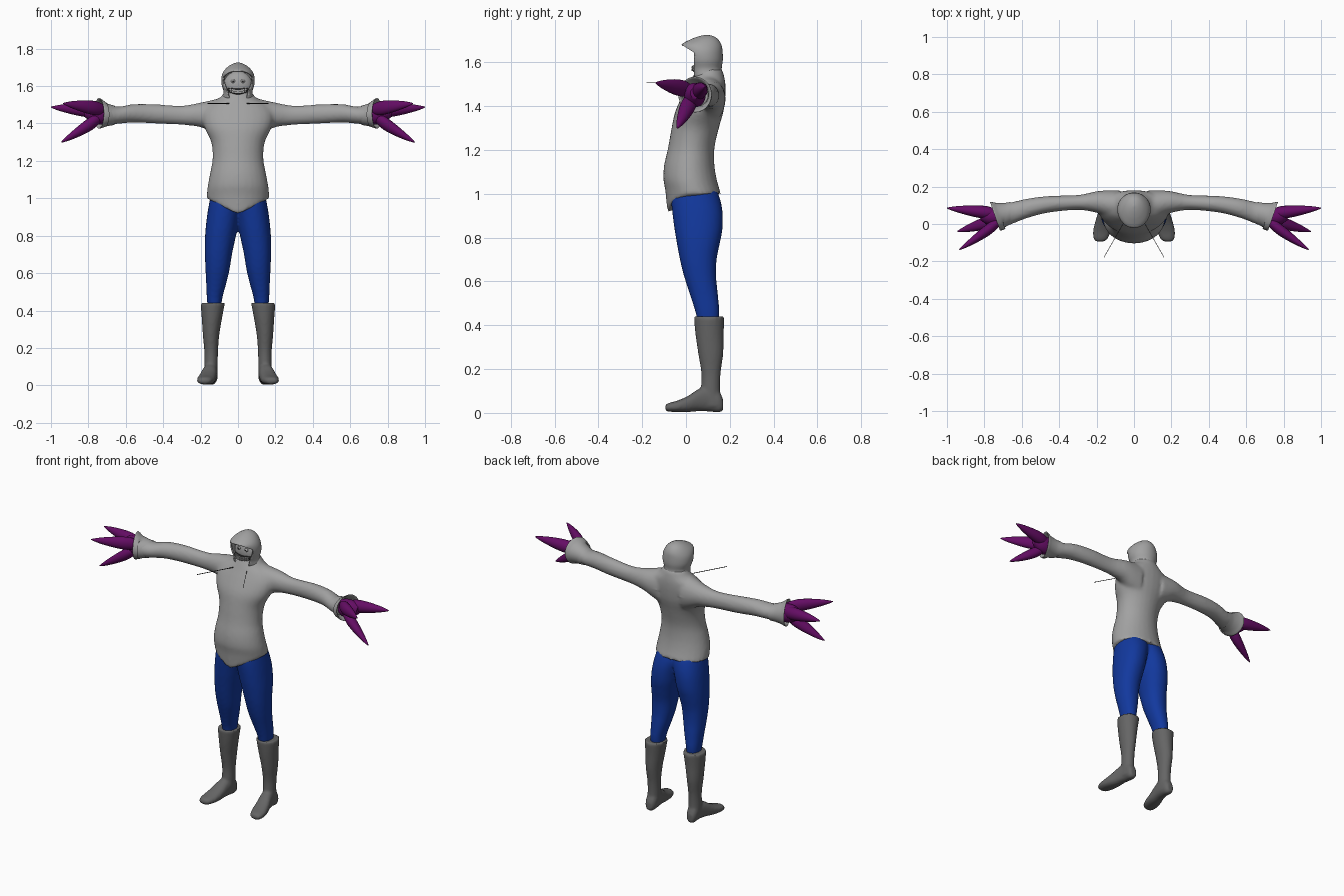
import bpy, bmesh, math
from mathutils import Vector, Matrix

cube = bpy.data.objects.get("Cube")
if cube:
    bpy.data.objects.remove(cube)


def material(name, rgb):
    m = bpy.data.materials.new(name)
    m.use_nodes = True
    m.diffuse_color = (*rgb, 1)
    m.node_tree.nodes["Principled BSDF"].inputs["Base Color"].default_value = (*rgb, 1)
    return m


GREY = material("light grey cloth", (0.36, 0.36, 0.36))
BOOT = material("dark grey leather", (0.13, 0.13, 0.13))
BLUE = material("blue trousers", (0.006, 0.04, 0.34))
PURPLE = material("purple claw", (0.13, 0.004, 0.13))
BLACK = material("black", (0.02, 0.02, 0.02))


def smooth_sections(rows, steps):
    """Catmull-Rom interpolation between measured cross-sections."""
    out = []
    for i in range(len(rows) - 1):
        quad = [rows[max(i - 1, 0)], rows[i], rows[i + 1], rows[min(i + 2, len(rows) - 1)]]
        for k in range(steps):
            t = k / steps
            out.append([b + 0.5 * t * (c - a + t * (2*a - 5*b + 4*c - d + t * (3*(b - c) + d - a)))
                        for a, b, c, d in zip(*quad)])
    return out + [list(rows[-1])]


def loft(bm, axis, rows, side=1, steps=4, n=28, power=1.0, caps=True):
    """Rows are (position on axis, low and high of one cross axis, low and high of the other)."""
    k = "xyz".index(axis)
    u, w = [i for i in range(3) if i != k]
    rings = []
    for t, a0, a1, b0, b1 in smooth_sections(rows, steps):
        ring = []
        for j in range(n):
            ang = 2 * math.pi * j / n
            c, s = math.cos(ang), math.sin(ang)
            p = Vector()
            p[k] = t
            p[u] = (a0 + a1) / 2 + (a1 - a0) / 2 * math.copysign(abs(c) ** power, c)
            p[w] = (b0 + b1) / 2 + (b1 - b0) / 2 * math.copysign(abs(s) ** power, s)
            p.x *= side
            ring.append(bm.verts.new(p))
        rings.append(ring)
    for r, q in zip(rings, rings[1:]):
        for j in range(n):
            bm.faces.new((r[j], r[(j + 1) % n], q[(j + 1) % n], q[j]))
    if caps:
        bm.faces.new(rings[0])
        bm.faces.new(rings[-1])


def finish(bm, name, mat, voxel=0, relax=0, angle=50):
    bmesh.ops.recalc_face_normals(bm, faces=bm.faces)
    mesh = bpy.data.meshes.new(name)
    bm.to_mesh(mesh)
    bm.free()
    mesh.materials.append(mat)
    ob = bpy.data.objects.new(name, mesh)
    bpy.context.collection.objects.link(ob)
    for p in mesh.polygons:
        p.use_smooth = True
    if voxel:
        # Fuse overlapping volumes into one skin
        r = ob.modifiers.new("fuse", "REMESH")
        r.mode, r.voxel_size, r.use_smooth_shade = "VOXEL", voxel, True
        sm = ob.modifiers.new("relax", "SMOOTH")
        sm.factor, sm.iterations = 0.5, relax
    else:
        bpy.ops.object.select_all(action="DESELECT")
        ob.select_set(True)
        bpy.context.view_layer.objects.active = ob
        bpy.ops.object.shade_smooth_by_angle(angle=math.radians(angle))
    return ob


# Sweater: torso with pointed front hem, neck and both sleeves
bm = bmesh.new()
loft(bm, "z", [(1.0, -.168, .168, -.085, .16), (1.06, -.163, .163, -.103, .142),
               (1.13, -.15, .15, -.1, .13), (1.21, -.136, .136, -.082, .13),
               (1.3, -.143, .143, -.066, .15), (1.38, -.18, .18, -.048, .172),
               (1.45, -.19, .19, -.015, .18), (1.5, -.16, .16, .012, .18),
               (1.535, -.1, .1, .03, .175), (1.57, -.072, .072, .05, .165)])
for v in bm.verts:
    if v.co.z < 1.03 and v.co.y < 0.04:
        v.co.z -= 0.085 * (1 - abs(v.co.x) / 0.17) * (1.03 - v.co.z) / 0.03
for side in (-1, 1):
    loft(bm, "x", [(.08, .02, .18, 1.32, 1.54), (.14, .035, .18, 1.35, 1.525),
                   (.2, .06, .175, 1.38, 1.512), (.3, .075, .155, 1.393, 1.495),
                   (.45, .062, .15, 1.4, 1.503), (.56, .035, .137, 1.405, 1.503),
                   (.64, .005, .12, 1.398, 1.49), (.7, -.02, .108, 1.395, 1.505)], side)
finish(bm, "sweater", GREY, 0.01, 5)

# Flared open cuffs, slanted at the wrist
for side, label in ((-1, "right"), (1, "left")):
    bm = bmesh.new()
    loft(bm, "x", [(.66, 0, .118, 1.392, 1.495), (.7, -.022, .112, 1.385, 1.508),
                   (.74, -.035, .118, 1.372, 1.535), (.735, -.025, .108, 1.382, 1.525),
                   (.69, -.005, .1, 1.4, 1.5)], side, caps=False)
    for v in bm.verts:
        if abs(v.co.x) > 0.7:
            v.co.x += side * (v.co.y - 0.04) * 0.35
    finish(bm, label + "_cuff", GREY)

    # Palm and three long tapering claws
    bm = bmesh.new()
    loft(bm, "x", [(.69, .01, .085, 1.41, 1.49), (.73, -.01, .09, 1.395, 1.505),
                   (.78, -.005, .085, 1.405, 1.505), (.82, .02, .065, 1.435, 1.485)], side)
    for base, tip in (((.73, .055, 1.465), (1, .085, 1.487)),
                      ((.715, .015, 1.475), (.935, -.138, 1.507)),
                      ((.73, .025, 1.435), (.945, -.04, 1.3))):
        rows = []
        for t, r in ((0, .022), (.2, .034), (.45, .031), (.75, .019), (.93, .008), (1, .002)):
            x, y, z = Vector(base).lerp(Vector(tip), t)
            rows.append((x, y - r, y + r, z - r * 1.1, z + r * 1.1))
        loft(bm, "x", rows, side, n=16)
    finish(bm, label + "_claw_hand", PURPLE)

# Hood with a face opening cut under the brim
bm = bmesh.new()
loft(bm, "z", [(1.535, -.085, .085, .025, .172), (1.57, -.077, .077, .01, .163),
               (1.61, -.088, .088, -.005, .168), (1.65, -.088, .088, -.018, .167),
               (1.68, -.076, .076, -.022, .162), (1.705, -.052, .052, .02, .147),
               (1.72, -.026, .026, .06, .125), (1.726, -.004, .004, .09, .1)], n=40)
brim_point, brim_normal = Vector((0, -.022, 1.682)), Vector((0, .62, 1)).normalized()
for co, no in ((Vector((0, .037, 0)), Vector((0, 1, 0))), (brim_point, brim_normal)):
    bmesh.ops.bisect_plane(bm, geom=bm.verts[:] + bm.edges[:] + bm.faces[:],
                           plane_co=co, plane_no=no)
opening = []
for f in bm.faces:
    c = f.calc_center_median()
    if (c.y < .037 and (c - brim_point).dot(brim_normal) < 0) or c.z < 1.5351:
        opening.append(f)
bmesh.ops.delete(bm, geom=opening, context="FACES")
hood = finish(bm, "hood", GREY)
hood.modifiers.new("cloth", "SOLIDIFY").thickness = 0.008


def ball(name, centre, size, mat):
    bm = bmesh.new()
    bmesh.ops.create_uvsphere(bm, u_segments=24, v_segments=16, radius=1,
                              matrix=Matrix.Translation(centre) @ Matrix.Diagonal((*size, 1)))
    return finish(bm, name, mat)


# Face with eyes and a wide toothy grin
ball("face", (0, .088, 1.605), (.077, .046, .075), GREY)
for side, label in ((-1, "right"), (1, "left")):
    ball(label + "_eye", (side * .026, .047, 1.626), (.011, .008, .01), GREY)
    ball(label + "_pupil", (side * .026, .04, 1.626), (.004, .003, .004), BLACK)

bm = bmesh.new()
grin = []
for i in range(-6, 7):
    x = i * .0095
    half = .003 + .013 * math.sqrt(1 - (i / 6) ** 2)
    y, z = .03 + 5 * x * x, 1.571 + 4 * x * x
    grin.append((x, y, y + .02, z - half, z + half))
loft(bm, "x", grin, steps=2, n=16)
finish(bm, "mouth", BLACK)

bm = bmesh.new()
for row in (-1, 1):
    for i in range(-4, 5):
        x = i * .0105
        spot = (x, .029 + 5 * x * x, 1.571 + 4 * x * x + row * .006)
        bmesh.ops.create_cube(bm, size=1, matrix=Matrix.Translation(spot)
                              @ Matrix.Diagonal((.0088, .008, .0095, 1)))
finish(bm, "teeth", GREY, angle=30)

# Thin drawstrings sticking out from the collar
for side, label in ((-1, "right"), (1, "left")):
    bm = bmesh.new()
    loft(bm, "y", [(-.18, .16, .163, 1.505, 1.509), (.02, .046, .049, 1.505, 1.509)],
         side, steps=1, n=6)
    finish(bm, label + "_drawstring", BLACK)

# Trousers: two legs fused at the seat
bm = bmesh.new()
for side in (-1, 1):
    loft(bm, "z", [(.41, .09, .162, .055, .148), (.47, .083, .167, .04, .152),
                   (.54, .064, .17, .018, .146), (.62, .045, .174, -.008, .138),
                   (.7, .032, .177, -.028, .14), (.78, .015, .177, -.043, .156),
                   (.84, .002, .173, -.053, .167), (.91, -.012, .165, -.062, .168),
                   (.97, -.03, .155, -.068, .158), (1.02, -.04, .145, -.065, .14)], side, power=.92)
finish(bm, "trousers", BLUE, 0.01, 4)

# Tall boots: shaft and outward-turned foot
for side, label in ((-1, "right"), (1, "left")):
    bm = bmesh.new()
    loft(bm, "z", [(.03, .11, .18, .07, .165), (.1, .108, .18, .068, .156),
                   (.18, .107, .18, .07, .158), (.27, .1, .188, .056, .17),
                   (.36, .085, .194, .043, .172), (.44, .07, .2, .036, .176)], side)
    loft(bm, "y", [(-.095, .165, .2, .012, .035), (-.08, .142, .215, .006, .045),
                   (-.04, .125, .219, .004, .056), (.01, .117, .208, .004, .078),
                   (.06, .112, .192, .008, .11), (.11, .108, .18, .006, .12),
                   (.15, .112, .176, .002, .1), (.17, .125, .165, .012, .06)], side, power=.85)
    for v in bm.verts:
        v.co.z = max(v.co.z, 0)
    finish(bm, label + "_boot", BOOT, 0.008, 3)
